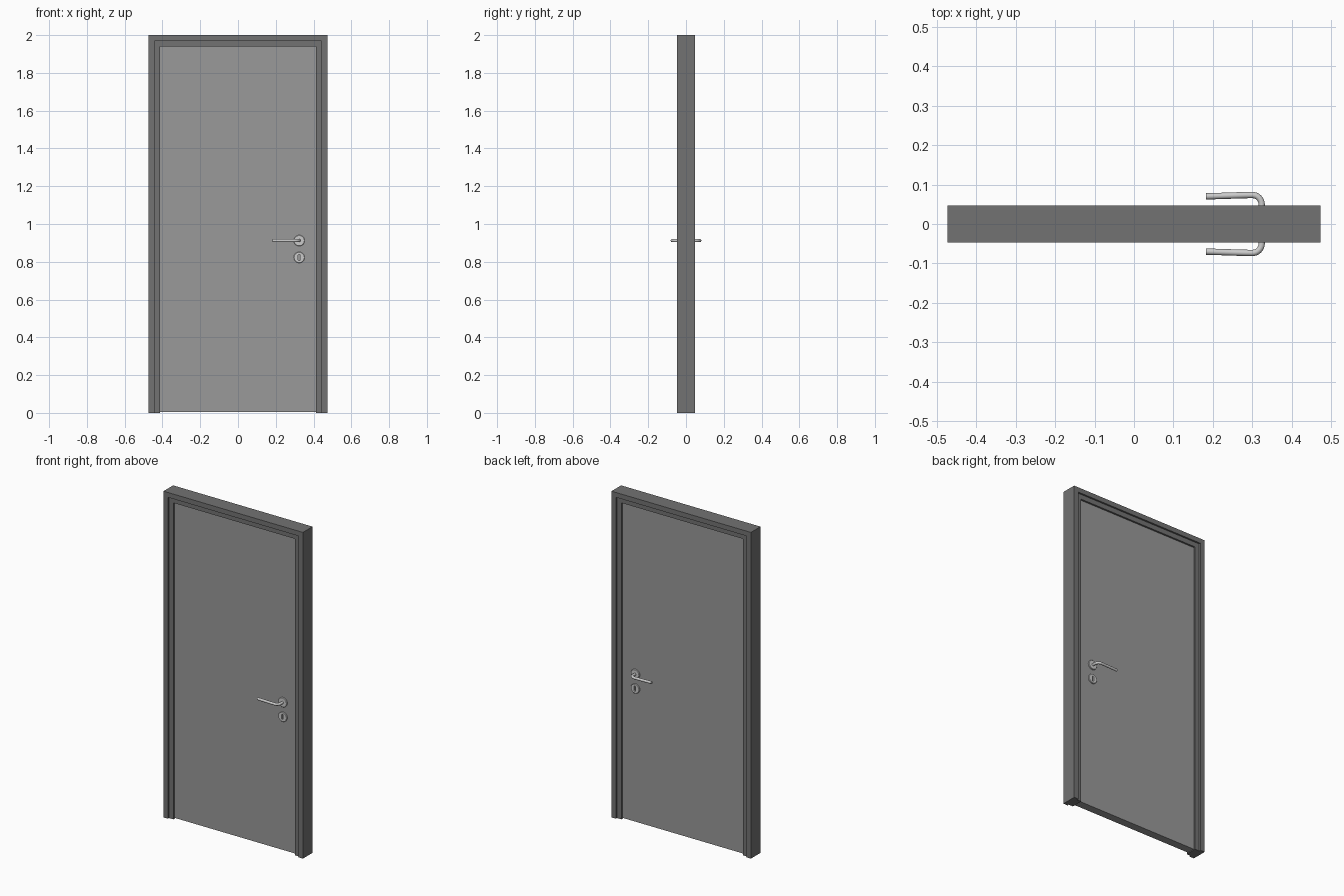
import bpy, bmesh, math
from mathutils import Matrix, Vector

if "Cube" in bpy.data.objects:
    bpy.data.objects.remove(bpy.data.objects["Cube"])

W, H = 0.473, 2.0           # half width and height of the frame
LIP, INSET = 0.03, 0.06     # stepped profile of the frame
D0, D1, DD = 0.0465, 0.036, 0.025   # half depths: rim, step, door leaf
HX, HZ, KZ = 0.324, 0.912, 0.823    # handle and keyhole positions


def material(name, v):
    m = bpy.data.materials.new(name)
    m.diffuse_color = (v, v, v, 1)
    m.use_nodes = True
    m.node_tree.nodes["Principled BSDF"].inputs["Base Color"].default_value = m.diffuse_color
    return m


dark, mid, light = material("dark_grey", 0.17), material("mid_grey", 0.32), material("light_metal", 0.55)


def add(name, bm, mat, smooth=False):
    bmesh.ops.recalc_face_normals(bm, faces=bm.faces[:])
    me = bpy.data.meshes.new(name)
    bm.to_mesh(me)
    bm.free()
    ob = bpy.data.objects.new(name, me)
    bpy.context.collection.objects.link(ob)
    me.materials.append(mat)
    if smooth:
        bpy.ops.object.select_all(action='DESELECT')
        ob.select_set(True)
        bpy.context.view_layer.objects.active = ob
        bpy.ops.object.shade_smooth_by_angle(angle=math.radians(35))
    return ob


def loft(bm, rings):
    # closed rings joined into a capped solid
    vs = [[bm.verts.new(p) for p in r] for r in rings]
    n = len(vs[0])
    for a, b in zip(vs, vs[1:]):
        for i in range(n):
            j = (i + 1) % n
            bm.faces.new((a[i], a[j], b[j], b[i]))
    bm.faces.new(vs[0])
    bm.faces.new(vs[-1])


# Frame: stepped section swept up, across and down with mitred corners
section = [(0, -D0), (LIP, -D0), (LIP, -D1), (INSET, -D1),
           (INSET, D1), (LIP, D1), (LIP, D0), (0, D0)]
bm = bmesh.new()
loft(bm, [[(s * (W - d), y, H - d if top else 0) for d, y in section]
          for s, top in ((-1, 0), (-1, 1), (1, 1), (1, 0))])
add("door_frame", bm, dark)

# Door leaf
bm = bmesh.new()
x, z0, z1 = W - INSET, 0.005, H - INSET
bmesh.ops.create_cube(bm, size=1, matrix=Matrix.Translation((0, 0, (z0 + z1) / 2))
                      @ Matrix.Diagonal((2 * x, 2 * DD, z1 - z0, 1)))
add("door_leaf", bm, mid)


def lever(name, s):
    # tube along: spindle, quarter bend, slightly inward-tapering grip
    r, n, bend = 0.008, 16, 0.024
    path = [Vector((HX, DD, 0)), Vector((HX, 0.0735 - bend, 0))]
    for i in range(1, 9):
        a = math.radians(90) * i / 8
        path.append(Vector((HX - bend * (1 - math.cos(a)), 0.0735 - bend * (1 - math.sin(a)), 0)))
    path += [Vector((0.28, 0.0732, 0)), Vector((0.183, 0.0700, 0))]
    rings = []
    for i, p in enumerate(path):
        t = (path[min(i + 1, len(path) - 1)] - path[max(i - 1, 0)]).normalized()
        side = Vector((t.y, -t.x, 0))
        ring = []
        for k in range(n):
            a = math.tau * k / n
            q = p + side * r * math.cos(a)
            ring.append((q.x, s * q.y, HZ + r * math.sin(a)))
        rings.append(ring)
    bm = bmesh.new()
    loft(bm, rings)
    add(name, bm, light, True)


def rose(name, s, z):
    # round plate with a small chamfer
    bm = bmesh.new()
    loft(bm, [[(HX + r * math.cos(math.tau * k / 32), s * y, z + r * math.sin(math.tau * k / 32))
               for k in range(32)] for r, y in ((0.029, DD - 0.002), (0.029, DD + 0.006), (0.027, DD + 0.008))])
    return add(name, bm, light, True)


# Keyhole cutter: rounded vertical slot through both key plates
bm = bmesh.new()
outline = []
for k in range(16):
    a = math.tau * (k + 0.5) / 16
    outline.append((HX + 0.0055 * math.cos(a),
                    KZ + 0.0055 * math.sin(a) + math.copysign(0.011, math.sin(a))))
loft(bm, [[(x, y, z) for x, z in outline] for y in (-0.1, 0.1)])
cutter = add("keyhole_cutter", bm, mid)
cutter.hide_render = True
cutter.hide_viewport = True

# Hardware on both faces
for side, s in (("front", -1), ("back", 1)):
    lever(side + "_lever", s)
    rose(side + "_lever_rose", s, HZ)
    m = rose(side + "_key_rose", s, KZ).modifiers.new("keyhole", 'BOOLEAN')
    m.operation = 'DIFFERENCE'
    m.object = cutter
